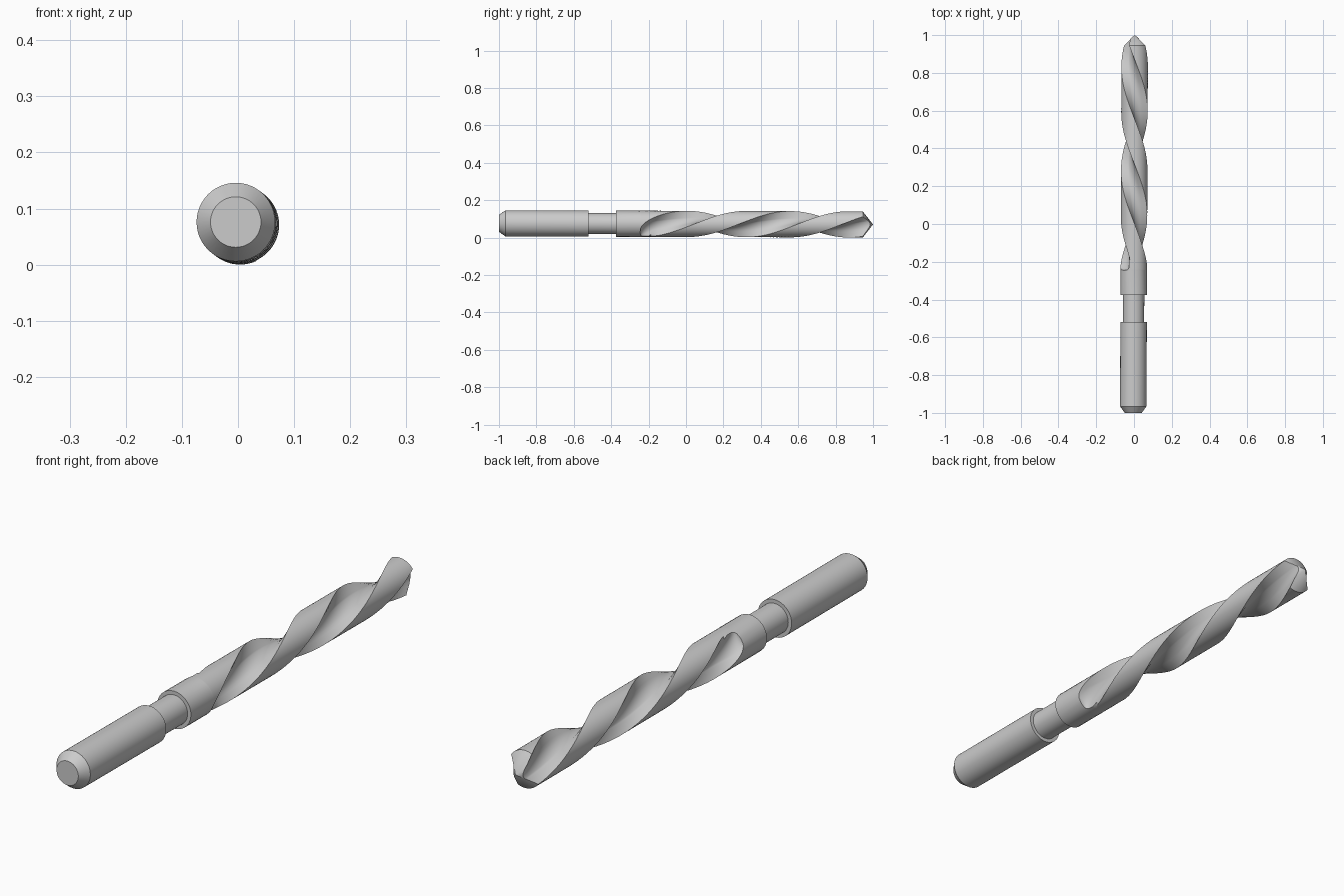
import bpy, bmesh, math

if "Cube" in bpy.data.objects:
    bpy.data.objects.remove(bpy.data.objects["Cube"])

SIDES = 48
R0 = 0.07                      # fluted body radius
CUT_R, CUT_C = 0.0635, 0.0835  # flute cutter circle: radius and distance from axis
FLUTE_START, RUNOUT = -0.245, 0.13
CONE = 0.055 / R0              # point slope: length per radius
NF, NL = 16, 14                # samples across each flute and each land


def on_axis(r, a, y):
    """Point at radius r, angle a around the slightly tilted drill axis."""
    return (0.004 * y + r * math.cos(a), y, 0.073 - 0.003 * y + r * math.sin(a))


def loft(name, rings, start, end):
    """Skin equal-length rings and close both ends with fans to a centre point."""
    bm = bmesh.new()
    vs = [[bm.verts.new(p) for p in ring] for ring in rings]
    n = len(vs[0])
    for a, b in zip(vs, vs[1:]):
        for i in range(n):
            j = (i + 1) % n
            bm.faces.new((a[i], a[j], b[j], b[i]))
    for ring, tip in ((vs[0], start), (vs[-1], end)):
        t = bm.verts.new(tip)
        for i in range(n):
            bm.faces.new((ring[i], ring[(i + 1) % n], t))
    bmesh.ops.remove_doubles(bm, verts=bm.verts, dist=1e-5)
    bmesh.ops.recalc_face_normals(bm, faces=bm.faces)
    me = bpy.data.meshes.new(name)
    bm.to_mesh(me)
    bm.free()
    ob = bpy.data.objects.new(name, me)
    bpy.context.collection.objects.link(ob)
    bpy.ops.object.select_all(action='DESELECT')
    ob.select_set(True)
    bpy.context.view_layer.objects.active = ob
    bpy.ops.object.shade_smooth_by_angle(angle=math.radians(28))
    return ob


def turned(name, profile):
    rings = [[on_axis(r, math.tau * i / SIDES, y) for i in range(SIDES)] for r, y in profile]
    return loft(name, rings, on_axis(0, 0, profile[0][1]), on_axis(0, 0, profile[-1][1]))


def section(y):
    """Untwisted cross-section as (radius, angle) pairs: flute, land, flute, land."""
    t = min(max((y - FLUTE_START) / RUNOUT, 0), 1)
    lift = 1 - math.sqrt(1 - (1 - t) ** 2)
    c = CUT_C + lift * (R0 + CUT_R - CUT_C)
    half = math.acos(min(1, (R0 * R0 + c * c - CUT_R ** 2) / (2 * R0 * c)))
    pts = []
    for base in (0, math.pi):
        for i in range(NF):
            a = -half + 2 * half * i / NF
            r = c * math.cos(a) - math.sqrt(max(0, CUT_R ** 2 - (c * math.sin(a)) ** 2))
            pts.append((min(r, R0), base + a))
        for i in range(NL):
            pts.append((R0, base + half + (math.pi - 2 * half) * i / NL))
    return pts


def twist(y):
    return math.pi * (max(y, FLUTE_START) + 0.12) / 0.55


# shank with chamfered end, and the narrower neck
turned("shank", [(0.045, -1.0), (0.07, -0.965), (0.07, -0.52)])
turned("neck", [(0.056, -0.53), (0.056, -0.365)])

# fluted body: collar, flute run-out, twisted flutes, conical point
ys = [-0.375, FLUTE_START]
ys += [FLUTE_START + RUNOUT * (k / 12) ** 2 for k in range(1, 13)]
last = ys[-1]
ys += [last + (0.945 - last) * k / 60 for k in range(1, 61)]
BLEND = 0.8
rings = []
for y in ys:
    ring = []
    for r, a in section(y):
        yy = y
        if y > BLEND:          # stretch each column so it ends on the cone
            yy = BLEND + (y - BLEND) / (0.945 - BLEND) * (1 - r * CONE - BLEND)
        ring.append(on_axis(r, a + twist(yy), yy))
    rings.append(ring)
loft("fluted_body", rings, on_axis(0, 0, -0.375), on_axis(0, 0, 1.0))
